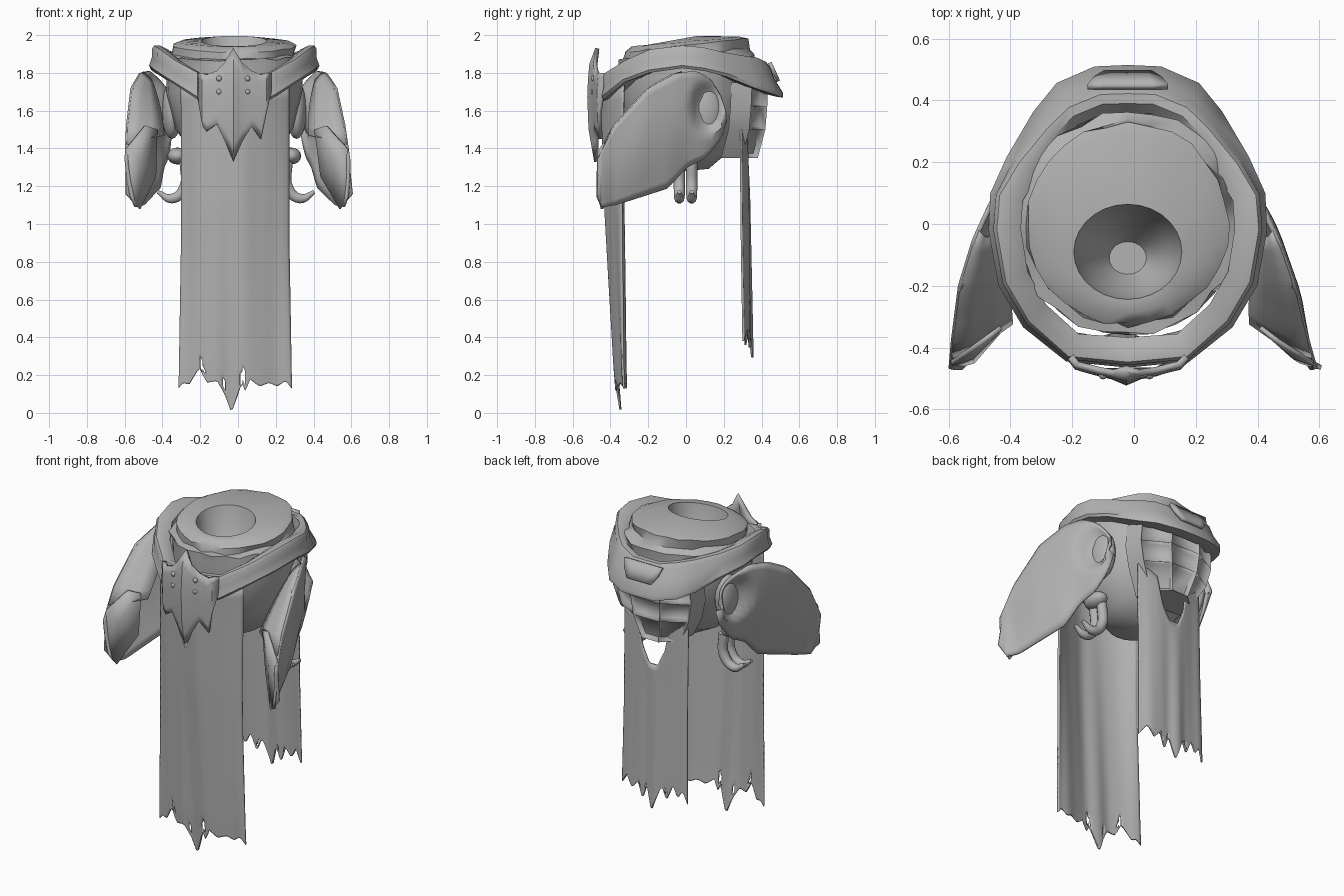
import bpy, bmesh, math, random
from mathutils import Vector

if "Cube" in bpy.data.objects:
    bpy.data.objects.remove(bpy.data.objects["Cube"])

random.seed(4)
CX = -0.02
mat = bpy.data.materials.new("plain grey")
mat.diffuse_color = (0.45, 0.45, 0.45, 1)
mat.use_nodes = True
mat.node_tree.nodes["Principled BSDF"].inputs["Base Color"].default_value = mat.diffuse_color


def interp(pts, t):
    """Piecewise linear lookup in a list of (t, value)."""
    if t <= pts[0][0]:
        return pts[0][1]
    for (a, va), (b, vb) in zip(pts, pts[1:]):
        if t <= b:
            return va + (vb - va) * (t - a) / (b - a)
    return pts[-1][1]


def finish(ob, angle=40):
    if not ob.data.materials:
        ob.data.materials.append(mat)
    bpy.ops.object.select_all(action='DESELECT')
    ob.select_set(True)
    bpy.context.view_layer.objects.active = ob
    bpy.ops.object.shade_smooth_by_angle(angle=math.radians(angle))


def make(name, verts, faces, thick=0.0, angle=40):
    me = bpy.data.meshes.new(name)
    me.from_pydata(verts, [], faces)
    bm = bmesh.new()
    bm.from_mesh(me)
    bmesh.ops.recalc_face_normals(bm, faces=bm.faces)
    bm.to_mesh(me)
    bm.free()
    ob = bpy.data.objects.new(name, me)
    bpy.context.collection.objects.link(ob)
    finish(ob, angle)
    if thick:
        m = ob.modifiers.new("thickness", 'SOLIDIFY')
        m.thickness, m.offset = thick, 0
    return ob


def ball(name, loc, scale, seg=16):
    bpy.ops.mesh.primitive_uv_sphere_add(segments=seg, ring_count=seg // 2, location=loc)
    ob = bpy.context.object
    ob.name, ob.scale = name, scale
    finish(ob)


def grid_faces(nu, nv, wrap_u=False, wrap_v=False, skip=()):
    """Quads for nu rows of nv points."""
    return [(i * nv + j, i * nv + (j + 1) % nv,
             (i + 1) % nu * nv + (j + 1) % nv, (i + 1) % nu * nv + j)
            for i in range(nu if wrap_u else nu - 1)
            for j in range(nv if wrap_v else nv - 1) if (i, j) not in skip]


# Hip body: closed at the bottom, sunken opening on top
rings = [  # z, radius, centre y, tilt along y, roughness
    (1.28, 0.07, 0.05, 0.1, 0), (1.34, 0.20, 0.03, 0.2, 0),
    (1.50, 0.31, 0.0, 0.0, 0), (1.70, 0.36, 0.0, 0, 0),
    (1.83, 0.355, 0, 0, 0.01), (1.88, 0.36, 0, 0.03, 0.015),
    (1.90, 0.325, 0, 0.08, 0.015), (1.945, 0.325, 0.0, 0.11, 0.008),
    (1.965, 0.29, 0.0, 0.09, 0.004), (1.985, 0.175, -0.09, 0.18, 0),
    (1.82, 0.14, -0.10, 0, 0), (1.70, 0.06, -0.11, 0, 0)]
N = 28
verts = []
for z, r, cy, tilt, rough in rings:
    for k in range(N):
        a = 2 * math.pi * k / N
        rr = r + random.uniform(-rough, rough)
        y = cy + rr * math.sin(a) * (.88 if cy < -.05 else 1)
        verts.append((CX + rr * math.cos(a), y,
                      z + tilt * y + random.uniform(-rough, rough) * 0.5))
faces = grid_faces(len(rings), N, wrap_v=True)
faces += [tuple(range(N)), tuple(range((len(rings) - 1) * N, len(rings) * N))]
make("hip_body", verts, faces)

# Belt: flared band that dips at the front and the back, leaning inward behind
half = [  # x, y, bottom z, top z, inward lean of the top
    (0, -.465, 1.64, 1.78, 0), (.2, -.445, 1.66, 1.80, 0), (.34, -.335, 1.75, 1.87, .01),
    (.42, -.2, 1.80, 1.925, .01), (.452, -.02, 1.825, 1.945, .01),
    (.447, .1, 1.81, 1.935, .015), (.395, .22, 1.78, 1.91, .03),
    (.31, .37, 1.72, 1.89, .06), (.235, .465, 1.69, 1.88, .08),
    (.11, .52, 1.67, 1.86, .085), (0, .525, 1.67, 1.86, .085)]
loop = half + [(-x, *rest) for x, *rest in half[-2:0:-1]]
verts = []
for x, y, b, t, lean in loop:
    d = Vector((x, y)).normalized()
    # section: inward offset, height fraction
    for off, f in ((.04, .02), (.012, 0), (0, .12), (.012, .5), (.008, .86),
                   (.018, 1), (.05, 1.0), (.098, .8), (.098, .1)):
        off += lean * f
        verts.append((CX + x - d.x * off, y - d.y * off, b + (t - b) * f))
make("belt", verts, grid_faces(len(loop), 9, True, True), angle=45)

# Raised trim lying on the back of the belt
tv = [(CX + sx * w * k, .527 - .45 * (z - 1.67), z)
      for z, k in ((1.855, 1), (1.80, .85), (1.755, .6))
      for sx, w in ((-1, .13), (-1, .08), (1, .08), (1, .13))]
make("belt_back_trim", tv, grid_faces(3, 4), 0.02)

# Front plate: ridged pointed shield with side spikes
cols = [  # x, top z, bottom z, y
    (-.205, 1.80, 1.66, -.43), (-.185, 1.80, 1.52, -.455), (-.165, 1.79, 1.49, -.46),
    (-.11, 1.81, 1.53, -.475), (-.07, 1.85, 1.45, -.485), (-.025, 1.93, 1.33, -.505),
    (.02, 1.85, 1.44, -.485), (.07, 1.81, 1.52, -.475), (.12, 1.79, 1.45, -.46),
    (.145, 1.80, 1.58, -.455), (.17, 1.80, 1.70, -.43)]
PLATE_Y = [(1.33, .03), (1.5, 0), (1.7, -.008), (1.86, .005), (1.94, .04)]
verts = []
for i in range(8):
    f = i / 7
    for x, t, b, y in cols:
        z = t + (b - t) * f
        verts.append((x, y + interp(PLATE_Y, z), z))
make("front_plate", verts, grid_faces(8, len(cols)), 0.022, 20)
# Small bumps on the plate
for sx in (-1, 1):
    for z in (1.70, 1.77):
        ball("plate_rivet", (-.025 + sx * .075, -.488, z), (.016,) * 3, 10)


# Hanging cloths with folds, ragged hem and torn holes
def cloth(name, x0, x1, top, hem, ymid, curve, folds, holes, cols=45, rows=32):
    verts = []
    for i in range(rows):
        f = 1 - (1 - i / (rows - 1)) ** 1.5
        for j in range(cols):
            u = j / (cols - 1)
            x = x0 + (x1 - x0) * u
            t, b = interp(top, x), interp(hem, x)
            z = t + (b - t) * f
            s = 2 * u - 1
            flare = 1 + .06 * max(0, (0.9 - z) / 0.9) * abs(s)
            y = interp(ymid, z) + interp(curve, z) * s * s
            y += folds * f ** .5 * (math.sin(u * 17 + .8 * z) + .35 * math.sin(u * 29 + 1))
            verts.append((CX + (x - CX) * flare, y, z))
    make(name, verts, grid_faces(rows, cols, skip=holes), 0.01, 60)


cloth("front_cloth", -.30, .27, [(-.3, 1.74), (0, 1.7), (.27, 1.74)],
      [(-.3, .13), (-.28, .16), (-.25, .15), (-.2, .24), (-.16, .16), (-.11, .17),
       (-.07, .10), (-.035, 0), (-.01, .07), (.02, .16), (.04, .11), (.06, .18),
       (.11, .14), (.16, .16), (.2, .14), (.24, .17), (.27, .13)],
      [(0, -.355), (.25, -.375), (1.1, -.425), (1.75, -.45)],
      [(.1, .045), (1.1, .09), (1.7, .12)], .007,
      {(28, 8), (27, 8), (28, 9), (29, 8), (28, 17), (27, 17), (28, 24),
       (27, 25), (28, 25), (27, 24), (26, 25), (29, 24)})
cloth("back_cloth", -.225, .215,
      [(-.225, 1.52), (-.12, 1.46), (-.085, 1.28), (-.04, 1.18), (.02, 1.18),
       (.07, 1.28), (.105, 1.46), (.215, 1.52)],
      [(-.225, .36), (-.2, .44), (-.17, .39), (-.14, .46), (-.1, .36), (-.07, .44),
       (-.01, .28), (.03, .42), (.06, .33), (.09, .43), (.13, .38), (.17, .45), (.215, .38)],
      [(.3, .345), (1.0, .335), (1.6, .33)], [(0, -.03), (1.5, -.04)], .006,
      {(28, 12), (28, 13), (27, 13), (28, 26), (27, 26), (28, 30), (29, 30)})

# Back pouch: three by three panels framed by raised ribs
rows = [(1.75, .44, .27), (1.62, .435, .28), (1.50, .425, .25), (1.35, .385, .16)]
verts = []
for z, y, w in rows:
    for s, dy in ((-1.0, .2), (-.92, .09), (-.36, .005), (.36, .005), (.92, .09), (1.0, .2)):
        verts.append((CX + s * w, y - dy, z))
pouch = make("back_pouch", verts, grid_faces(4, 6) + [(18, 19, 20, 21, 22, 23)], angle=25)
bm = bmesh.new()
bm.from_mesh(pouch.data)
for f in bm.faces:
    if f.normal.dot(f.calc_center_median() - Vector((CX, .1, 1.55))) < 0:
        f.normal_flip()
panels = [f for f in bm.faces if f.normal.y > .2 and len(f.verts) == 4]
bmesh.ops.inset_individual(bm, faces=panels, thickness=.017, depth=-.028)
bm.to_mesh(pouch.data)
bm.free()

# Side armour, mirrored left and right
TOP = [(-.47, 1.34), (-.38, 1.52), (-.2, 1.72), (-.05, 1.80), (.05, 1.81),
       (.13, 1.77), (.19, 1.67), (.21, 1.6)]
BOT = [(-.47, 1.14), (-.45, 1.09), (-.38, 1.10), (-.1, 1.19), (0, 1.3), (.1, 1.35),
       (.18, 1.45), (.21, 1.55)]
XTOP = [(-.47, .59), (-.2, .54), (-.05, .49), (.1, .42), (.21, .36)]
XBOT = [(-.47, .57), (-.4, .515), (-.1, .42), (.21, .34)]
for side, label in ((-1, "left"), (1, "right")):
    def place(x, y, z):
        return side * x - .02 * (z - 1.4) / .4 - .006, y, z

    verts = []
    for i in range(29):
        y = -.47 + .68 * i / 28
        for j in range(15):
            v = j / 14
            z = interp(BOT, y) + (interp(TOP, y) - interp(BOT, y)) * v
            x = interp(XBOT, y) + (interp(XTOP, y) - interp(XBOT, y)) * v
            x += .03 * math.sin(math.pi * v) * min(1, (y + .5) * 4)
            # rounded hollow toward the rear
            x -= .07 * min(1, 2 * max(0, 1 - math.hypot((y - .11) / .1, (z - 1.62) / .15)))
            verts.append(place(x, y, z))
    make(label + "_hip_plate", verts, grid_faces(29, 15), 0.016)

    # shoulder of the plate, rolling inward along its upper front edge
    verts = []
    for i in range(9):
        f = i / 8
        y = -.43 + .41 * f
        o = Vector((interp(XTOP, y), y, interp(TOP, y)))
        n = Vector((.385 + .05 * f * f, -.32 + .28 * f, 1.47 + .29 * f))
        for j in range(4):
            p = o.lerp(n, j / 3)
            p.y -= .012 * math.sin(math.pi * j / 3)
            verts.append(place(*p))
    make(label + "_hip_shoulder", verts, grid_faces(9, 4), 0.014)

    # angled flap closing the lower front edge of the hip plate
    pts = [(.42, -.335, 1.50), (.48, -.38, 1.52), (.585, -.45, 1.40), (.60, -.465, 1.16),
           (.53, -.445, 1.08), (.44, -.35, 1.25), (.52, -.43, 1.34)]
    make(label + "_hip_flap", [place(*p) for p in pts],
         [(k, (k + 1) % 6, 6) for k in range(6)], 0.015, 25)

    # rounded joint behind the plate, and the clasp below it
    ball(label + "_hip_joint", (side * .33 + CX, .09, 1.60), (.055, .10, .15), 20)
    ball(label + "_hook_clasp", (side * .30 + CX, 0, 1.36), (.055, .08, .045))

    # pair of curled hooks hanging from the clasp
    for y in (-.035, .03):
        cu = bpy.data.curves.new(label + "_hook", 'CURVE')
        cu.dimensions, cu.bevel_depth, cu.bevel_resolution = '3D', .03, 3
        cu.use_fill_caps = True
        sp = cu.splines.new('BEZIER')
        path = [(.27, 1.33, 1), (.275, 1.19, 1), (.34, 1.135, .9), (.415, 1.17, .35)]
        sp.bezier_points.add(len(path) - 1)
        for p, (x, z, r) in zip(sp.bezier_points, path):
            p.co, p.radius = (side * x + CX * .5, y, z), r
            p.handle_left_type = p.handle_right_type = 'AUTO'
        cu.materials.append(mat)
        bpy.context.collection.objects.link(bpy.data.objects.new(label + "_hook", cu))
